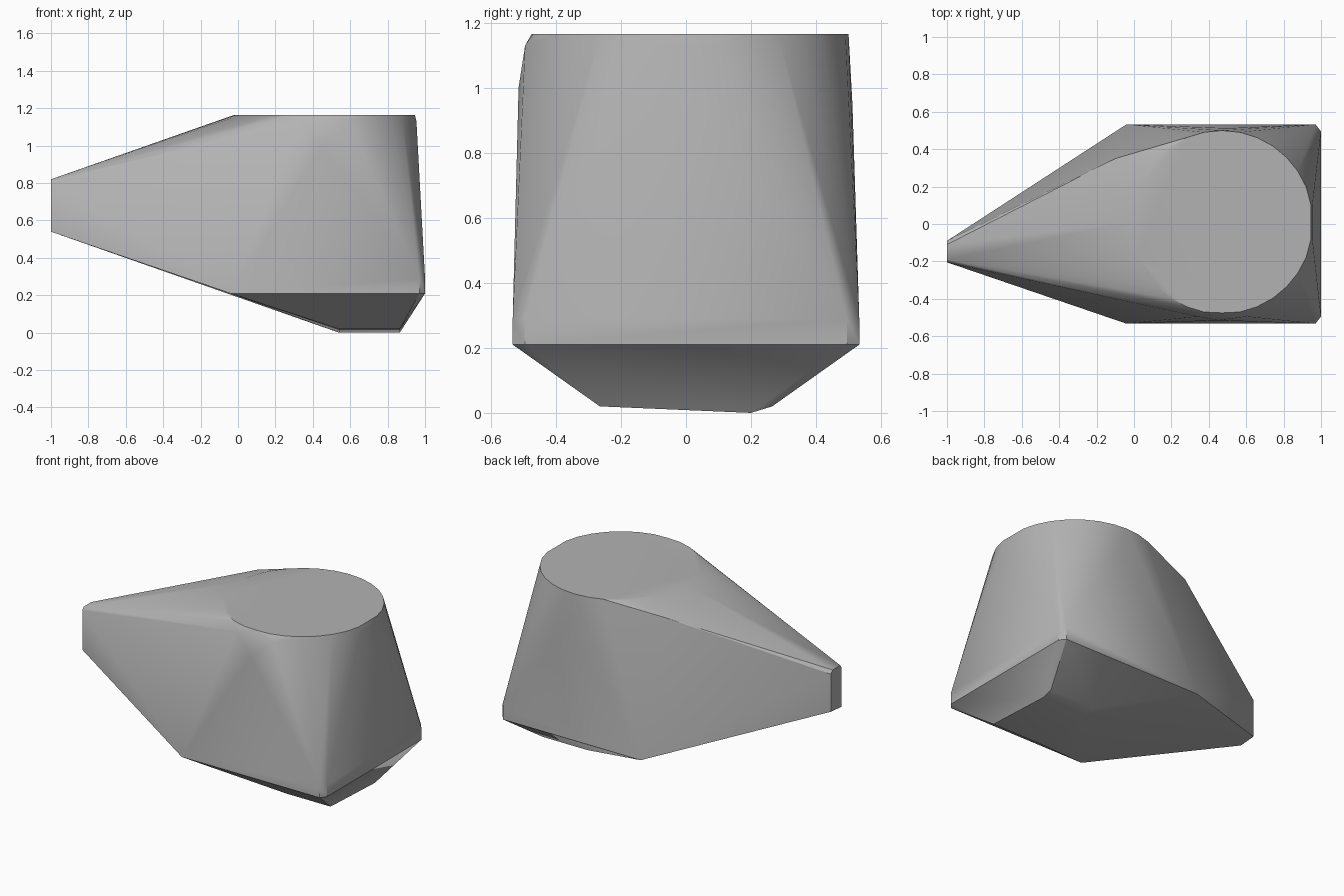
import bpy, bmesh, math

cube = bpy.data.objects.get("Cube")
if cube:
    bpy.data.objects.remove(cube)

grey = bpy.data.materials.new("stone grey")
grey.use_nodes = True
colour = (0.45, 0.45, 0.45, 1)
grey.diffuse_color = colour
grey.node_tree.nodes["Principled BSDF"].inputs["Base Color"].default_value = colour

TOP, WAIST, SIDE = 1.165, 0.21, 0.533
points = []

# Round flat top, trimmed straight on its front and right edges
for i in range(32):
    a = math.tau * i / 32
    x = 0.47 + 0.488 * math.cos(a)
    y = 0.01 + 0.49 * math.sin(a)
    points.append((min(x, 0.945), max(y, -0.475), TOP))

# Shoulders below the rim and the ridge running to the tip
points += [(0.34, -0.495, 1.13), (0.6, -0.495, 1.13), (0.45, -0.515, 1.0),
           (0.5, 0.512, 0.95), (0.954, -0.08, 1.13), (0.954, 0.1, 1.13),
           (-0.1, 0.35, 1.1)]

# Waist corners, with short upright edges at the blunt end
for s in (-1, 1):
    points.append((-0.04, s * SIDE, WAIST))
    for z in (WAIST, 0.29):
        points += [(0.97, s * SIDE, z), (1, s * 0.495, z)]

# Narrow tip
points += [(-1, -0.205, 0.54), (-1, -0.205, 0.80), (-1, -0.19, 0.82),
           (-1, -0.11, 0.82), (-1, -0.09, 0.80), (-1, -0.09, 0.55)]

# Underside
for x in (0.54, 0.865):
    points += [(x, -0.265, 0.02), (x, 0.2, 0), (x, 0.265, 0.02)]

# Wrap the solid around all of the corners
bm = bmesh.new()
for p in points:
    bm.verts.new(p)
hull = bmesh.ops.convex_hull(bm, input=bm.verts[:])
loose = [v for v in bm.verts if not v.link_faces]
bmesh.ops.delete(bm, geom=loose, context='VERTS')
bmesh.ops.dissolve_limit(bm, angle_limit=math.radians(0.5),
                         verts=bm.verts[:], edges=bm.edges[:])
bmesh.ops.recalc_face_normals(bm, faces=bm.faces[:])
mesh = bpy.data.meshes.new("tapered_block")
bm.to_mesh(mesh)
bm.free()
mesh.materials.append(grey)

block = bpy.data.objects.new("tapered_block", mesh)
bpy.context.collection.objects.link(block)
bpy.context.view_layer.objects.active = block
block.select_set(True)
bpy.ops.object.shade_smooth_by_angle(angle=math.radians(30))
